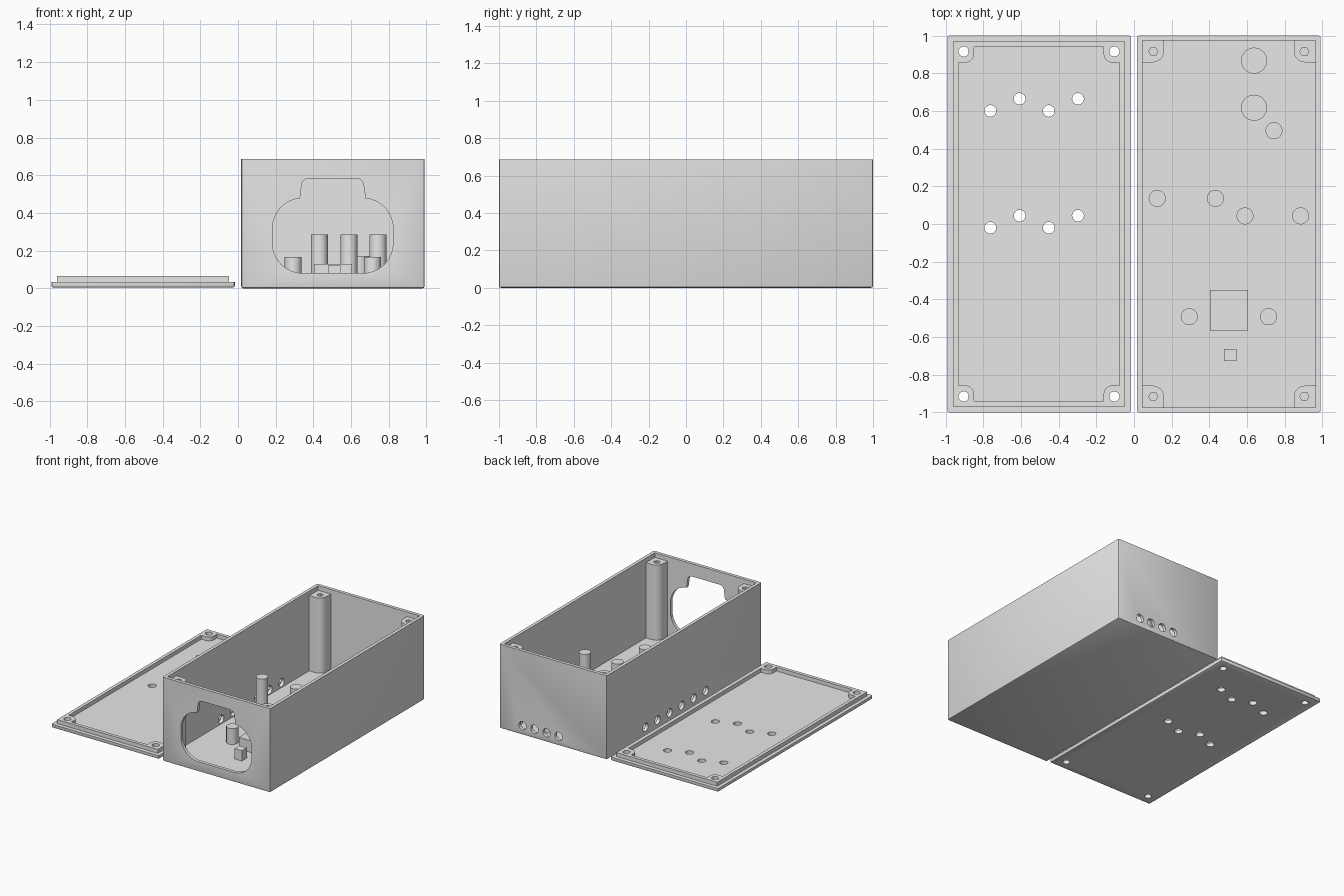
import bpy, bmesh
from math import sin, cos, pi, radians

cube = bpy.data.objects.get("Cube")
if cube:
    bpy.data.objects.remove(cube, do_unlink=True)

grey = bpy.data.materials.new("light_grey_plastic")
grey.use_nodes = True
grey.diffuse_color = (0.8, 0.8, 0.8, 1)
grey.node_tree.nodes["Principled BSDF"].inputs["Base Color"].default_value = (0.8, 0.8, 0.8, 1)

PLACE = {"x": lambda u, v, w: (w, u, v),
         "y": lambda u, v, w: (u, w, v),
         "z": lambda u, v, w: (u, v, w)}


def prism(name, points, low, high, axis="z", bevel=0):
    """Extrude an outline along an axis, optionally easing all but the top edges."""
    bm = bmesh.new()
    rings = [[bm.verts.new(PLACE[axis](u, v, w)) for u, v in points] for w in (low, high)]
    bm.faces.new(rings[0])
    bm.faces.new(rings[1])
    for i in range(len(points)):
        j = (i + 1) % len(points)
        bm.faces.new((rings[0][i], rings[0][j], rings[1][j], rings[1][i]))
    bmesh.ops.recalc_face_normals(bm, faces=bm.faces)
    if bevel:
        edges = [e for e in bm.edges if min(v.co.z for v in e.verts) < low + 1e-4]
        bmesh.ops.bevel(bm, geom=edges, offset=bevel, segments=2, profile=0.5, affect="EDGES")
    mesh = bpy.data.meshes.new(name)
    bm.to_mesh(mesh)
    bm.free()
    mesh.materials.append(grey)
    obj = bpy.data.objects.new(name, mesh)
    bpy.context.collection.objects.link(obj)
    return obj


def arc(cx, cy, r, start, end, steps=8):
    return [(cx + r * cos(radians(start + (end - start) * i / steps)),
             cy + r * sin(radians(start + (end - start) * i / steps))) for i in range(steps + 1)]


def circle(cx, cy, r, sides=24):
    return arc(cx, cy, r, 0, 360, sides)[:-1]


def rect(x0, x1, y0, y1):
    return [(x0, y0), (x1, y0), (x1, y1), (x0, y1)]


def notched(x0, x1, y, n, r):
    """Rectangle with a round-cornered block left standing in each corner."""
    points = []
    for cx, cy, sx, sy in ((x0, -y, 1, 1), (x1, -y, -1, 1), (x1, y, -1, -1), (x0, y, 1, -1)):
        bend = [(cx + sx * (n - r + u), cy + sy * (n - r + v)) for u, v in arc(0, 0, r, 0, 90)]
        corner = [(cx + sx * n, cy)] + bend + [(cx, cy + sy * n)]
        points += corner[::-1] if sx * sy > 0 else corner
    return points


def cut(obj, cutters):
    """Subtract each cutter, bake the result and remove the cutters."""
    for c in cutters:
        c.hide_render = True
        mod = obj.modifiers.new("cut", "BOOLEAN")
        mod.operation, mod.solver, mod.object = "DIFFERENCE", "EXACT", c
    bpy.context.view_layer.update()
    graph = bpy.context.evaluated_depsgraph_get()
    mesh = bpy.data.meshes.new_from_object(obj.evaluated_get(graph))
    obj.modifiers.clear()
    obj.data = mesh
    for c in cutters:
        bpy.data.objects.remove(c, do_unlink=True)


parts = []

# Enclosure: hollow shell with corner screw posts below the rim
X0, X1, WALL, FLOOR, POST_TOP, TOP = 0.017, 0.99, 0.027, 0.035, 0.65, 0.687
IN0, IN1, INY = X0 + WALL, X1 - WALL, 1 - WALL
box = prism("enclosure", rect(X0, X1, -1, 1), 0, TOP, bevel=0.01)
cutters = [prism("cavity", notched(IN0, IN1, INY, 0.115, 0.06), FLOOR, TOP + 0.1),
           prism("rim_recess", rect(IN0, IN1, -INY, INY), POST_TOP, TOP + 0.1)]
for x in (0.103, 0.904):
    for y in (-0.915, 0.915):
        cutters.append(prism("screw_hole", circle(x, y, 0.024, 6), 0.01, TOP))

# Front connector opening: rounded body with a tab on top
opening = (arc(0.343, 0.24, 0.16, 180, 270) + arc(0.663, 0.24, 0.16, 270, 360)
           + arc(0.663, 0.318, 0.16, 0, 85) + arc(0.627, 0.543, 0.04, 0, 90)
           + arc(0.377, 0.543, 0.04, 90, 180) + arc(0.343, 0.318, 0.16, 95, 180))
cutters.append(prism("front_opening", opening, -1.1, -0.95, "y"))

# Cable holes along the right wall and the back wall
for i in range(6):
    cutters.append(prism("side_hole", circle(0.5 - 0.156 * i, 0.075, 0.034), -0.05, 0.06, "x"))
for i in range(4):
    cutters.append(prism("back_hole", circle(0.78 - 0.109 * i, 0.075, 0.034), 0.95, 1.05, "y"))
cut(box, cutters)
parts.append(box)

# Standoffs on the floor: x, y, radius, top
standoffs = [(0.637, 0.867, 0.069, 0.17), (0.637, 0.617, 0.069, 0.17),
             (0.743, 0.495, 0.045, 0.285), (0.123, 0.136, 0.045, 0.285),
             (0.432, 0.136, 0.045, 0.285), (0.589, 0.043, 0.045, 0.285),
             (0.884, 0.043, 0.045, 0.285), (0.293, -0.492, 0.045, 0.165),
             (0.714, -0.492, 0.045, 0.165)]
for i, (x, y, r, top) in enumerate(standoffs):
    parts.append(prism(f"standoff_{i + 1}", circle(x, y, r, 32), FLOOR - 0.01, top))
parts.append(prism("support_block", rect(0.402, 0.605, -0.564, -0.349), FLOOR - 0.01, 0.13))
parts.append(prism("stop_block", rect(0.477, 0.543, -0.726, -0.662), FLOOR - 0.01, 0.12))

# Lid lying beside the enclosure: plate plus raised lip with corner bosses
plate = prism("lid_plate", rect(-X1, -X0, -1, 1), 0.004, 0.033, bevel=0.01)
lip = prism("lid_lip", rect(-0.96, -0.047, -0.968, 0.968), 0.033, 0.065)
cut(lip, [prism("lip_cavity", notched(-0.932, -0.078, 0.94, 0.083, 0.045), 0, 0.1)])
spots = [(x, y, 0.027) for x in (-0.904, -0.104) for y in (-0.915, 0.915)]
for i in range(4):
    for base in (0.6, -0.02):
        spots.append((-0.762 + 0.155 * i, base + 0.064 * (i % 2), 0.031))
for obj, holes in ((plate, spots), (lip, spots[:4])):
    cut(obj, [prism("lid_hole", circle(*spot), -0.1, 0.2) for spot in holes])
    parts.append(obj)

# Smooth the round walls, keep the corners crisp
for obj in parts:
    bpy.ops.object.select_all(action="DESELECT")
    obj.select_set(True)
    bpy.context.view_layer.objects.active = obj
    bpy.ops.object.shade_smooth_by_angle(angle=radians(30))
